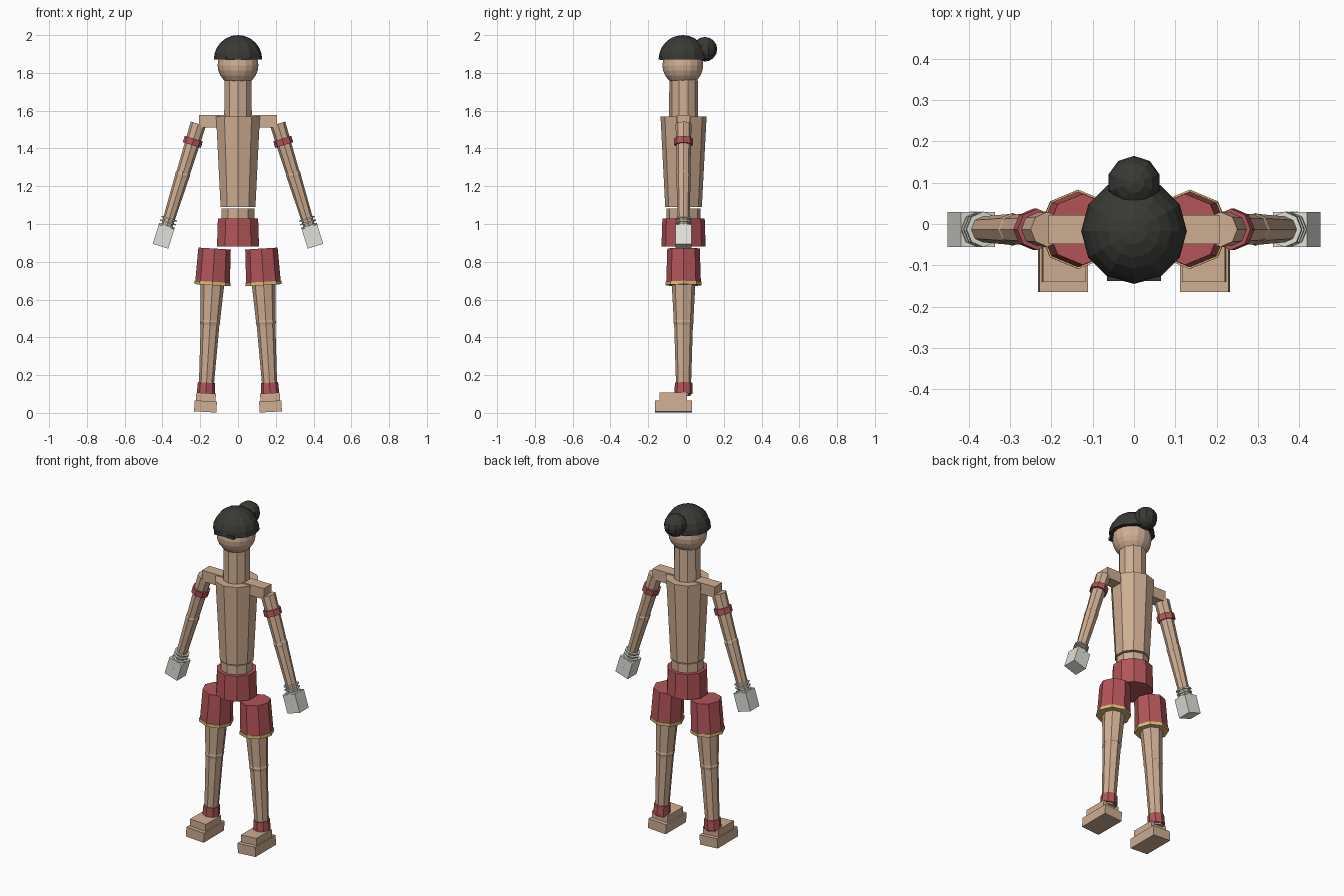
import bpy, bmesh
from math import atan2
from mathutils import Matrix, Vector

if "Cube" in bpy.data.objects:
    bpy.data.objects.remove(bpy.data.objects["Cube"])

YC = -0.013  # depth of the body axis


def make_mat(name, rgb):
    m = bpy.data.materials.new(name)
    m.diffuse_color = (*rgb, 1)
    m.use_nodes = True
    m.node_tree.nodes["Principled BSDF"].inputs["Base Color"].default_value = m.diffuse_color
    return m


SKIN = make_mat("skin", (0.62, 0.42, 0.29))
RED = make_mat("red_cloth", (0.45, 0.09, 0.10))
GOLD = make_mat("gold_trim", (0.72, 0.52, 0.18))
BLACK = make_mat("black_hair", (0.04, 0.04, 0.035))
WRAP = make_mat("hand_wrap", (0.75, 0.75, 0.70))


def finish(bm, name, mat):
    me = bpy.data.meshes.new(name)
    bmesh.ops.recalc_face_normals(bm, faces=bm.faces)
    bm.to_mesh(me)
    bm.free()
    ob = bpy.data.objects.new(name, me)
    bpy.context.collection.objects.link(ob)
    me.materials.append(mat)
    return ob


def limb(name, a, b, ra, rb, sides, mat):
    """Tapered cylinder between two (x, z) points on the body plane."""
    a, b = Vector((a[0], YC, a[1])), Vector((b[0], YC, b[1]))
    d = b - a
    bm = bmesh.new()
    bmesh.ops.create_cone(bm, cap_ends=True, segments=sides, radius1=ra, radius2=rb, depth=d.length,
                          matrix=Matrix.Translation((a + b) / 2) @ Matrix.Rotation(atan2(d.x, d.z), 4, 'Y'))
    return finish(bm, name, mat)


def ball(name, loc, r, mat, u=12, v=8, cut=None):
    bm = bmesh.new()
    bmesh.ops.create_uvsphere(bm, u_segments=u, v_segments=v, radius=r, matrix=Matrix.Translation(loc))
    if cut is not None:  # keep only the part above z = cut
        res = bmesh.ops.bisect_plane(bm, geom=bm.verts[:] + bm.edges[:] + bm.faces[:], dist=1e-5,
                                     plane_co=(0, 0, cut), plane_no=(0, 0, 1), clear_inner=True)
        edges = [e for e in bm.edges if e.is_boundary]
        bmesh.ops.holes_fill(bm, edges=edges, sides=0)
    return finish(bm, name, mat)


def box(name, loc, size, mat, tilt=0.0):
    bm = bmesh.new()
    bmesh.ops.create_cube(bm, size=1, matrix=Matrix.Translation(loc) @ Matrix.Rotation(tilt, 4, 'Y')
                          @ Matrix.Diagonal((*size, 1)))
    return finish(bm, name, mat)


# Head, hair, neck
ball("head", (0, YC - 0.004, 1.84), 0.108, SKIN, 16, 12)
ball("hair_cap", (0, YC - 0.004, 1.872), 0.128, BLACK, 12, 12, cut=1.872)
ball("hair_bun", (0, 0.1, 1.925), 0.065, BLACK, 10, 8)
limb("neck", (0, 1.55), (0, 1.78), 0.077, 0.075, 10, SKIN)

# Trunk
limb("torso", (0, 1.09), (0, 1.57), 0.097, 0.122, 10, SKIN)
limb("abdomen", (0, 1.0), (0, 1.083), 0.091, 0.091, 10, SKIN)
limb("shorts_waist", (0, 0.88), (0, 1.03), 0.117, 0.112, 10, RED)
box("shoulder_bar", (0, YC, 1.544), (0.414, 0.07, 0.066), SKIN)

for s, side in ((-1, "right"), (1, "left")):
    box(f"{side}_eye", (s * 0.04, -0.13, 1.876), (0.05, 0.016, 0.018), BLACK)

    # Arm: everything placed by distance along a slanted line
    d = Vector((0.295, -0.9555))

    def arm(t):
        p = Vector((0.21, 1.53)) + d * t
        return s * p.x, p.y

    limb(f"{side}_upper_arm", arm(0), arm(0.28), 0.042, 0.036, 8, SKIN)
    limb(f"{side}_armband", arm(0.082), arm(0.117), 0.05, 0.05, 8, RED)
    ex, ez = arm(0.285)
    ball(f"{side}_elbow", (ex, YC, ez), 0.04, SKIN, 8, 6)
    limb(f"{side}_forearm", arm(0.285), arm(0.58), 0.038, 0.03, 8, SKIN)
    for i in range(6):
        t = 0.522 + i * 0.02
        limb(f"{side}_wrist_wrap_{i + 1}", arm(t), arm(t + 0.008), 0.043, 0.043, 8, WRAP)
    hx, hz = arm(0.624)
    box(f"{side}_hand", (hx, YC, hz), (0.086, 0.085, 0.108), WRAP, -s * 0.3)

    # Leg
    def leg(z):
        return s * (0.124 + (0.87 - z) * 0.06), z

    limb(f"{side}_shorts_leg", leg(0.685), leg(0.87), 0.092, 0.086, 8, RED)
    limb(f"{side}_shorts_trim", leg(0.676), leg(0.694), 0.096, 0.096, 8, GOLD)
    limb(f"{side}_thigh", leg(0.49), leg(0.8), 0.052, 0.069, 8, SKIN)
    kx, kz = leg(0.48)
    ball(f"{side}_knee", (kx, YC, kz), 0.054, SKIN, 8, 6)
    limb(f"{side}_shin", leg(0.09), leg(0.48), 0.038, 0.05, 8, SKIN)
    limb(f"{side}_anklet", leg(0.1), leg(0.16), 0.048, 0.046, 8, RED)
    tilt = -s * 0.06
    box(f"{side}_foot", (s * 0.172, -0.067, 0.034), (0.118, 0.195, 0.058), SKIN, tilt)
    box(f"{side}_instep", (s * 0.17, -0.067, 0.082), (0.104, 0.147, 0.046), SKIN, tilt)
